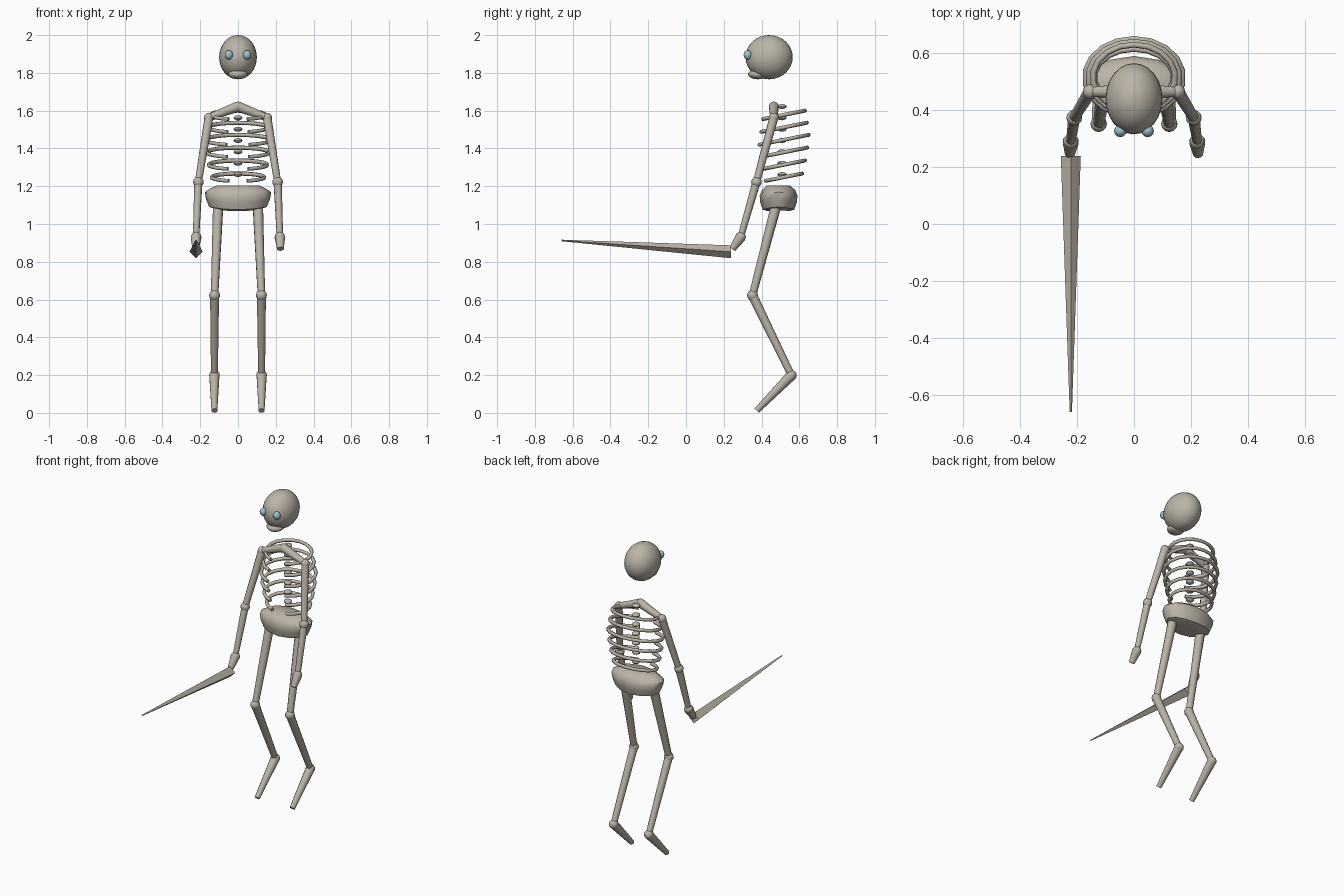
import bpy, bmesh, math
from mathutils import Vector, Matrix

cube = bpy.data.objects.get("Cube")
if cube:
    bpy.data.objects.remove(cube, do_unlink=True)


def material(name, rgb):
    m = bpy.data.materials.new(name)
    m.use_nodes = True
    m.diffuse_color = (*rgb, 1)
    m.node_tree.nodes["Principled BSDF"].inputs["Base Color"].default_value = (*rgb, 1)
    return m


BONE = material("bone", (0.50, 0.46, 0.39))
EYE = material("pale_blue", (0.33, 0.55, 0.62))


def finish(name, bm, mat=BONE, angle=50):
    bmesh.ops.recalc_face_normals(bm, faces=bm.faces)
    mesh = bpy.data.meshes.new(name)
    bm.to_mesh(mesh)
    bm.free()
    mesh.materials.append(mat)
    obj = bpy.data.objects.new(name, mesh)
    bpy.context.collection.objects.link(obj)
    bpy.ops.object.select_all(action="DESELECT")
    obj.select_set(True)
    bpy.context.view_layer.objects.active = obj
    bpy.ops.object.shade_smooth_by_angle(angle=math.radians(angle))
    return obj


def ball(name, centre, radii, mat=BONE, segments=16, rings=10):
    bm = bmesh.new()
    bmesh.ops.create_uvsphere(bm, u_segments=segments, v_segments=rings, radius=1,
                              matrix=Matrix.Translation(centre) @ Matrix.Diagonal((*radii, 1)))
    return finish(name, bm, mat)


def bone(name, a, b, r1, r2, sides=10, angle=50):
    """Tapered shaft from a to b."""
    a, b = Vector(a), Vector(b)
    turn = (b - a).to_track_quat("Z", "Y").to_matrix().to_4x4()
    bm = bmesh.new()
    bmesh.ops.create_cone(bm, cap_ends=True, segments=sides, radius1=r1, radius2=r2,
                          depth=(b - a).length,
                          matrix=Matrix.Translation((a + b) / 2) @ turn)
    return finish(name, bm, angle=angle)


def joint(name, centre, r):
    return ball(name, centre, (r, r, r), segments=12, rings=8)


# Head
ball("skull", (0, 0.44, 1.883), (0.1, 0.125, 0.117), segments=24, rings=16)
ball("jaw", (0, 0.38, 1.793), (0.052, 0.052, 0.027))

# Spine
for i in range(7):
    ball(f"vertebra_{i + 1}", (0, 0.508, 1.622 - i * 0.06), (0.025, 0.025, 0.013),
         segments=10, rings=6)

# Ribs: tilted hoops, open at the front
rib_sizes = [(0.145, 0.115), (0.16, 0.125), (0.172, 0.135),
             (0.166, 0.127), (0.155, 0.115), (0.14, 0.1)]
for i, (rx, ry) in enumerate(rib_sizes):
    curve = bpy.data.curves.new(f"rib_{i + 1}", "CURVE")
    curve.dimensions = "3D"
    curve.bevel_depth = 0.011
    curve.bevel_resolution = 1
    curve.use_fill_caps = True
    spline = curve.splines.new("POLY")
    steps = 16
    spline.points.add(steps)
    for k, p in enumerate(spline.points):
        t = math.radians(20 + 320 * k / steps)
        dy = -ry * math.cos(t)
        p.co = (rx * math.sin(t), 0.515 + dy, 1.577 - i * 0.066 + 0.2 * dy, 1)
    curve.materials.append(BONE)
    rib = bpy.data.objects.new(f"rib_{i + 1}", curve)
    bpy.context.collection.objects.link(rib)

# Pelvis: stacked oval rings, hips lifted at the sides
bm = bmesh.new()
rings = []
for z, rx, ry in [(1.068, 0.1, 0.055), (1.076, 0.152, 0.084), (1.115, 0.17, 0.097),
                  (1.15, 0.176, 0.1), (1.18, 0.16, 0.088), (1.203, 0.115, 0.062)]:
    lift = 0.6 if z < 1.16 else 0
    ring = []
    for k in range(12):
        a = 2 * math.pi * k / 12
        x = rx * math.cos(a)
        ring.append(bm.verts.new((x, 0.49 + ry * math.sin(a), z + lift * x * x)))
    rings.append(ring)
for low, high in zip(rings, rings[1:]):
    for k in range(12):
        j = (k + 1) % 12
        bm.faces.new((low[k], low[j], high[j], high[k]))
bm.faces.new(rings[0])
bm.faces.new(rings[-1])
finish("pelvis", bm)

# Paired parts
neck = (0, 0.465, 1.622)
joint("collar_joint", neck, 0.026)
for side, s in (("left", 1), ("right", -1)):
    ball(f"{side}_eye", (s * 0.048, 0.327, 1.895), (0.022, 0.022, 0.025), EYE, 12, 8)

    shoulder, elbow = (s * 0.154, 0.465, 1.563), (s * 0.21, 0.373, 1.222)
    wrist, hand = (s * 0.222, 0.29, 0.932), (s * 0.225, 0.246, 0.868)
    bone(f"{side}_collarbone", neck, shoulder, 0.027, 0.019)
    bone(f"{side}_upper_arm", shoulder, elbow, 0.024, 0.019)
    bone(f"{side}_forearm", elbow, wrist, 0.022, 0.017)
    bone(f"{side}_hand", wrist, hand, 0.029, 0.018)
    joint(f"{side}_shoulder", shoulder, 0.026)
    joint(f"{side}_elbow", elbow, 0.028)
    joint(f"{side}_wrist", wrist, 0.027)

    hip, knee = (s * 0.105, 0.478, 1.1), (s * 0.124, 0.352, 0.622)
    ankle, toe = (s * 0.125, 0.558, 0.199), (s * 0.125, 0.374, 0.012)
    bone(f"{side}_thigh", hip, knee, 0.028, 0.02)
    bone(f"{side}_shin", knee, ankle, 0.025, 0.019)
    bone(f"{side}_foot", ankle, toe, 0.028, 0.016)
    joint(f"{side}_knee", knee, 0.029)
    joint(f"{side}_ankle", ankle, 0.028)

# Four-sided blade held in the right hand, one edge upward
bm = bmesh.new()
base, tip = [], []
for k in range(4):
    x, z = math.cos(k * math.pi / 2), math.sin(k * math.pi / 2)
    base.append(bm.verts.new((-0.222 + 0.035 * x, 0.238, 0.853 + 0.034 * z)))
    tip.append(bm.verts.new((-0.222 + 0.004 * x, -0.66, 0.913 + 0.004 * z)))
for k in range(4):
    j = (k + 1) % 4
    bm.faces.new((base[k], base[j], tip[j], tip[k]))
bm.faces.new(base)
bm.faces.new(tip)
finish("blade", bm, angle=30)
